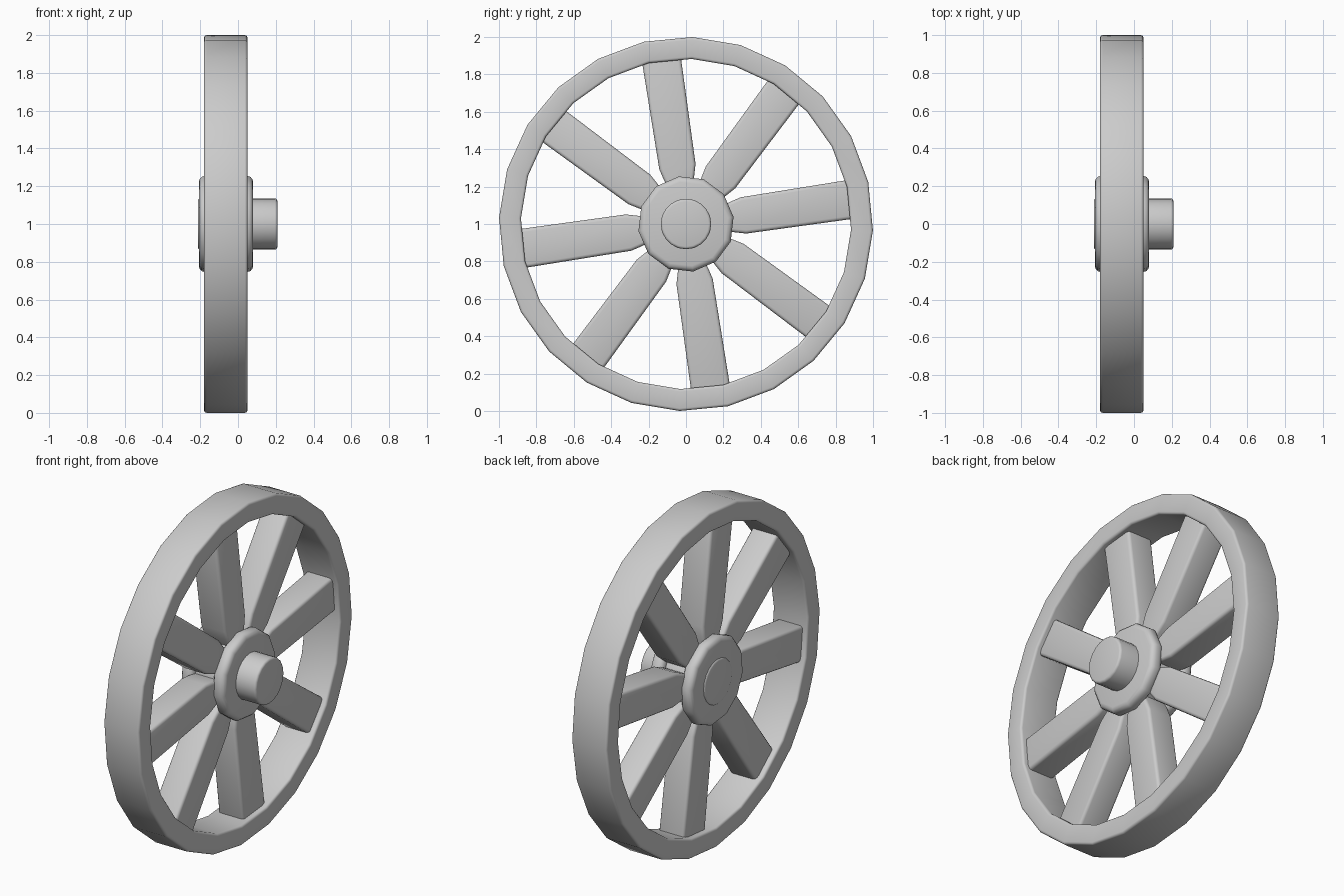
import bpy, bmesh, math

if "Cube" in bpy.data.objects:
    bpy.data.objects.remove(bpy.data.objects["Cube"])

CZ = 1.0                    # height of the wheel axis
MID = -0.065                # middle plane of the wheel in x
TURN = math.radians(8.5)    # rotation of the spokes about the axis


def finish(name, bm, bevel, segments=3, angle=40):
    bmesh.ops.recalc_face_normals(bm, faces=bm.faces[:])
    me = bpy.data.meshes.new(name)
    bm.to_mesh(me)
    bm.free()
    ob = bpy.data.objects.new(name, me)
    bpy.context.collection.objects.link(ob)
    for p in me.polygons:
        p.use_smooth = True
    mod = ob.modifiers.new("bevel", 'BEVEL')
    mod.width = bevel
    mod.segments = segments
    mod.limit_method = 'ANGLE'
    mod.angle_limit = math.radians(angle)
    bpy.ops.object.select_all(action='DESELECT')
    bpy.context.view_layer.objects.active = ob
    ob.select_set(True)
    bpy.ops.object.modifier_apply(modifier="bevel")
    bpy.ops.object.shade_smooth_by_angle(angle=math.radians(40))
    return ob


def lathe(name, profile, sides, bevel, phase=0.0, closed=False):
    """Spin (x, radius) points around the x axis."""
    bm = bmesh.new()
    rings = []
    for i in range(sides):
        a = phase + 2 * math.pi * i / sides
        rings.append([bm.verts.new((x, r * math.cos(a), CZ + r * math.sin(a)))
                      for x, r in profile])
    n = len(profile)
    for i in range(sides):
        p, q = rings[i], rings[(i + 1) % sides]
        for j in range(n if closed else n - 1):
            k = (j + 1) % n
            bm.faces.new((p[j], p[k], q[k], q[j]))
    if not closed:
        bm.faces.new([r[0] for r in rings])
        bm.faces.new([r[-1] for r in rings])
    return finish(name, bm, bevel)


# Rim: 24-sided ring
lathe("rim", [(-0.18, 1.0), (0.05, 1.0), (0.05, 0.883), (-0.18, 0.883)],
      24, 0.014, math.radians(-2), closed=True)

# Hub: two flanges joined by a slimmer core
lathe("front_flange", [(0.0, 0.257), (0.08, 0.257)], 12, 0.03, TURN)
lathe("back_flange", [(-0.207, 0.257), (-0.13, 0.257)], 12, 0.03, TURN)
lathe("hub_core", [(-0.15, 0.22), (0.02, 0.22)], 12, 0.005, TURN)

# Axle stub, just proud of the hub at the back
lathe("axle", [(-0.213, 0.135), (0.209, 0.135)], 20, 0.014)

# Spokes: flat bars narrowing where they enter the hub
HALF = 0.083
outline = [(0.15, 0.05), (0.25, 0.082), (0.31, 0.098), (0.93, 0.105)]
outline += [(r, -w) for r, w in reversed(outline)]
for i in range(8):
    a = TURN + i * math.pi / 4
    c, s = math.cos(a), math.sin(a)
    bm = bmesh.new()
    lo, hi = [[bm.verts.new((MID + d, r * c - w * s, CZ + r * s + w * c))
               for r, w in outline] for d in (-HALF, HALF)]
    bm.faces.new(lo)
    bm.faces.new(hi)
    for j in range(len(outline)):
        k = (j + 1) % len(outline)
        bm.faces.new((lo[j], lo[k], hi[k], hi[j]))
    finish("spoke_%d" % (i + 1), bm, 0.018)
